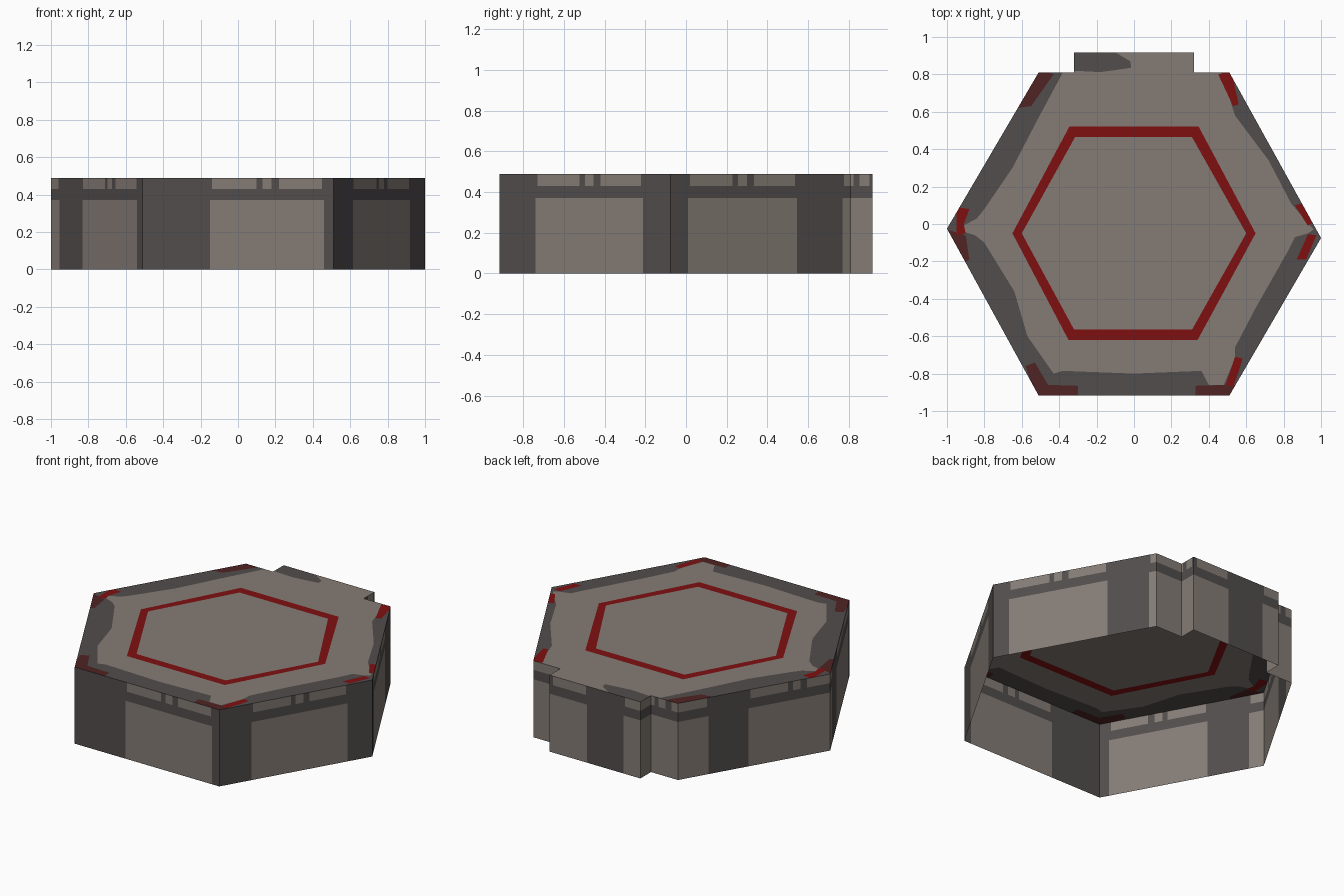
import bpy
from mathutils import Vector
from mathutils.geometry import delaunay_2d_cdt

if "Cube" in bpy.data.objects:
    bpy.data.objects.remove(bpy.data.objects["Cube"])

H = 0.488


def material(name, rgb):
    lin = [((c / 255 + 0.055) / 1.055) ** 2.4 for c in rgb]
    m = bpy.data.materials.new(name)
    m.diffuse_color = (*lin, 1)
    m.use_nodes = True
    m.node_tree.nodes["Principled BSDF"].inputs["Base Color"].default_value = m.diffuse_color
    return m


MATS = [material("warm grey", (133, 124, 117)), material("charcoal grey", (81, 77, 76)),
        material("red", (127, 16, 17)), material("dark red", (80, 35, 35))]
LIGHT, DARK, RED, DARK_RED = range(4)


def make_object(name, verts, faces, idx):
    me = bpy.data.meshes.new(name)
    me.from_pydata(verts, [], faces)
    for m in MATS:
        me.materials.append(m)
    for p, i in zip(me.polygons, idx):
        p.material_index = i
    ob = bpy.data.objects.new(name, me)
    bpy.context.collection.objects.link(ob)
    return ob


def inside(p, poly):
    hit = False
    for (x1, y1), (x2, y2) in zip(poly, poly[1:] + poly[:1]):
        if (y1 > p[1]) != (y2 > p[1]) and p[0] < x1 + (p[1] - y1) * (x2 - x1) / (y2 - y1):
            hit = not hit
    return hit


# Hexagon outline with the rear tab, counter-clockwise from the front left corner
OUTLINE = [(-.51, -.917), (.51, -.917), (1, -.075), (.51, .81), (.32, .81), (.32, .917),
           (-.32, .917), (-.32, .81), (-.51, .81), (-1, -.025)]

# Side walls: repeating light panels around the perimeter
PERIOD, START = 0.866, 0.36
BIG = [(0, .61)]
SMALL = [(.01, .25), (.28, .33), (.37, .60)]
ROWS = [(0, .37, BIG), (.37, .43, []), (.43, H, SMALL)]
verts, faces, idx = [], [], []
s0 = 0
for a, b in zip(OUTLINE, OUTLINE[1:] + OUTLINE[:1]):
    a, b = Vector(a), Vector(b)
    length = (b - a).length
    for z0, z1, spans in ROWS:
        spans = [(START + PERIOD * k + u, START + PERIOD * k + v)
                 for k in range(7) for u, v in spans]
        cuts = {0.0, length}
        cuts |= {c - s0 for sp in spans for c in sp if 0.004 < c - s0 < length - 0.004}
        cuts = sorted(cuts)
        for u, v in zip(cuts, cuts[1:]):
            p, q = a.lerp(b, u / length), a.lerp(b, v / length)
            n = len(verts)
            verts += [(*p, z0), (*q, z0), (*q, z1), (*p, z1)]
            faces.append((n, n + 1, n + 2, n + 3))
            mid = s0 + (u + v) / 2
            idx.append(LIGHT if any(m < mid < w for m, w in spans) else DARK)
    s0 += length
make_object("side_walls", verts, faces, idx)

# Top plate: painted regions cut into one flat sheet, first match wins
ring_in = [(-.6, -.05), (-.32, -.565), (.31, -.565), (.6, -.05), (.31, .465), (-.315, .465)]
ring_out = [(-.65, -.05), (-.35, -.62), (.34, -.62), (.65, -.05), (.345, .522), (-.345, .522)]
field = [(-.37, .83), (-.52, .55), (-.65, .3), (-.8, .08), (-.84, .03), (-.95, -.03),
         (-.85, -.06), (-.8, -.1), (-.64, -.36), (-.57, -.6), (-.43, -.8), (-.38, -.785),
         (0, -.8), (.36, -.785), (.4, -.86), (.48, -.86), (.54, -.72), (.54, -.66),
         (.65, -.45), (.82, -.15), (.86, -.07), (.93, -.05), (.96, -.03), (.84, .11),
         (.72, .34), (.54, .58), (.46, .83), (.32, .93), (-.32, .93)]
tab_patch = [(-.33, .93), (-.12, .93), (-.02, .87), (-.015, .835), (-.18, .812), (-.33, .82)]
REGIONS = [
    (LIGHT, ring_in), (RED, ring_out), (DARK, tab_patch),
    # worn red corner marks
    (DARK_RED, [(-.51, .83), (-.43, .8), (-.55, .63), (-.63, .62)]),
    (RED, [(-.95, .09), (-.88, .08), (-.91, 0), (-.9, -.05), (-.95, -.06)]),
    (DARK_RED, [(-1, -.03), (-.9, -.06), (-.88, -.19), (-.91, -.21)]),
    (DARK_RED, [(-.58, -.76), (-.53, -.74), (-.46, -.86), (-.3, -.865), (-.3, -.93), (-.52, -.93)]),
    (RED, [(.49, -.86), (.54, -.71), (.58, -.72), (.56, -.79), (.53, -.87)]),
    (DARK_RED, [(.33, -.93), (.33, -.865), (.49, -.86), (.54, -.86), (.52, -.93)]),
    (RED, [(.93, -.055), (.975, -.06), (.92, -.19), (.87, -.19)]),
    (RED, [(.86, .1), (.9, .11), (.96, .01), (.93, -.01)]),
    (RED, [(.45, .8), (.52, .82), (.56, .64), (.53, .63)]),
    (LIGHT, field), (DARK, OUTLINE)]
pts, edges = [], []
for _, poly in REGIONS:
    n, k = len(pts), len(poly)
    pts += [Vector(p) for p in poly]
    edges += [(n + i, n + (i + 1) % k) for i in range(k)]
vs, _, tris, *_ = delaunay_2d_cdt(pts, edges, [], 0, 1e-5)
faces, idx = [], []
for t in tris:
    c = sum((vs[i] for i in t), Vector((0, 0))) / len(t)
    if inside(c, OUTLINE):
        a, b, d = (vs[i] for i in t[:3])
        up = (b - a).x * (d - a).y - (b - a).y * (d - a).x > 0
        faces.append(tuple(t) if up else tuple(reversed(t)))
        idx.append(next(m for m, poly in REGIONS if inside(c, poly)))
make_object("top_plate", [(v.x, v.y, H) for v in vs], faces, idx)
